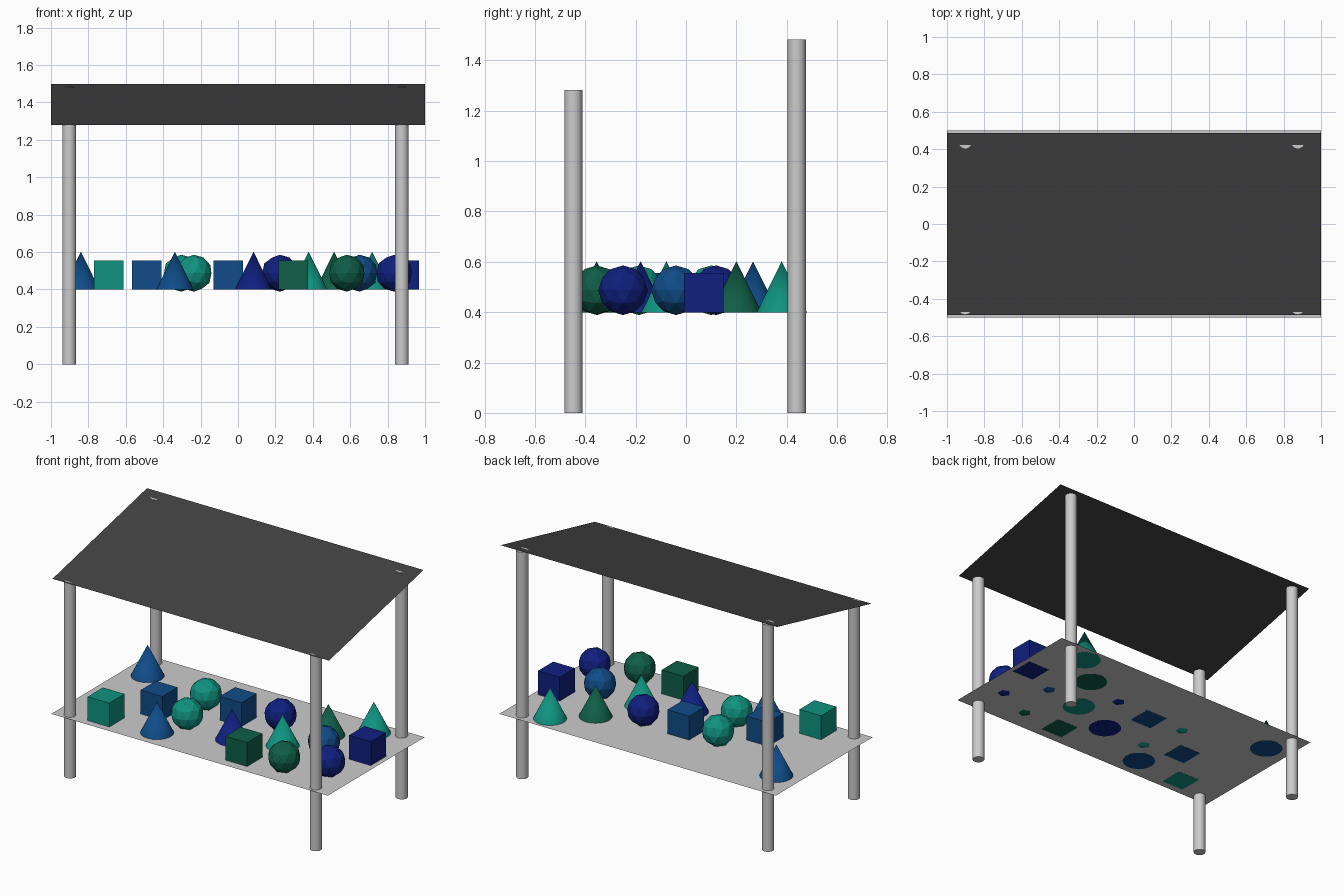
import bpy, math

if "Cube" in bpy.data.objects:
    bpy.data.objects.remove(bpy.data.objects["Cube"])

SHELF_Z = 0.4
BASE_Z = 0.399  # goods sink slightly into the shelf


def material(name, rgb):
    m = bpy.data.materials.new(name)
    m.diffuse_color = (*rgb, 1)
    m.use_nodes = True
    m.node_tree.nodes["Principled BSDF"].inputs["Base Color"].default_value = m.diffuse_color
    return m


MATS = {
    "teal": material("teal", (0.005, 0.29, 0.216)),
    "blue": material("blue", (0.005, 0.072, 0.246)),
    "navy": material("navy", (0.005, 0.014, 0.21)),
    "green": material("green", (0.005, 0.112, 0.063)),
    "charcoal": material("charcoal", (0.055, 0.055, 0.055)),
}


def finish(name, mat=None):
    ob = bpy.context.object
    ob.name = name
    if mat:
        ob.data.materials.append(MATS[mat])
    return ob


def sheet(name, z, tilt=0, mat=None):
    bpy.ops.mesh.primitive_plane_add(size=1, location=(0, 0, z), rotation=(tilt, 0, 0))
    finish(name, mat).scale = (2, 1, 1)


# Shelf and sloping roof are thin sheets
sheet("shelf", SHELF_Z)
sheet("roof", 1.388, math.radians(12.7), "charcoal")

# Four posts, the back pair taller
for row, y, h in (("front", -0.447, 1.282), ("back", 0.44, 1.483)):
    for side, x in (("left", -0.902), ("right", 0.876)):
        bpy.ops.mesh.primitive_cylinder_add(vertices=32, radius=0.036, depth=h,
                                            location=(x, y, h / 2))
        finish(f"{row}_{side}_post")
        bpy.ops.object.shade_smooth_by_angle()

# Goods on the shelf
CONES = [(-0.84, 0.266, "blue"), (-0.337, -0.355, "blue"), (0.083, -0.18, "navy"),
         (0.378, -0.078, "teal"), (0.514, 0.2, "green"), (0.717, 0.38, "teal")]
CUBES = [(-0.691, -0.375, "teal"), (-0.487, -0.119, "blue"), (-0.053, 0.078, "blue"),
         (0.295, -0.361, "green"), (0.888, 0.07, "navy")]
BALLS = [(-0.302, 0.1, "teal"), (-0.236, -0.187, "teal"), (0.224, 0.12, "navy"),
         (0.582, -0.354, "green"), (0.65, -0.04, "blue"), (0.835, -0.25, "navy")]

for x, y, c in CONES:
    bpy.ops.mesh.primitive_cone_add(vertices=32, radius1=0.1, depth=0.203,
                                    location=(x, y, BASE_Z + 0.1015))
    finish(f"{c}_cone", c)
    bpy.ops.object.shade_smooth_by_angle()
for x, y, c in CUBES:
    bpy.ops.mesh.primitive_cube_add(size=0.157, location=(x, y, BASE_Z + 0.0785))
    finish(f"{c}_cube", c)
for x, y, c in BALLS:
    bpy.ops.mesh.primitive_ico_sphere_add(subdivisions=2, radius=0.0985,
                                          location=(x, y, BASE_Z + 0.088))
    finish(f"{c}_ball", c)
